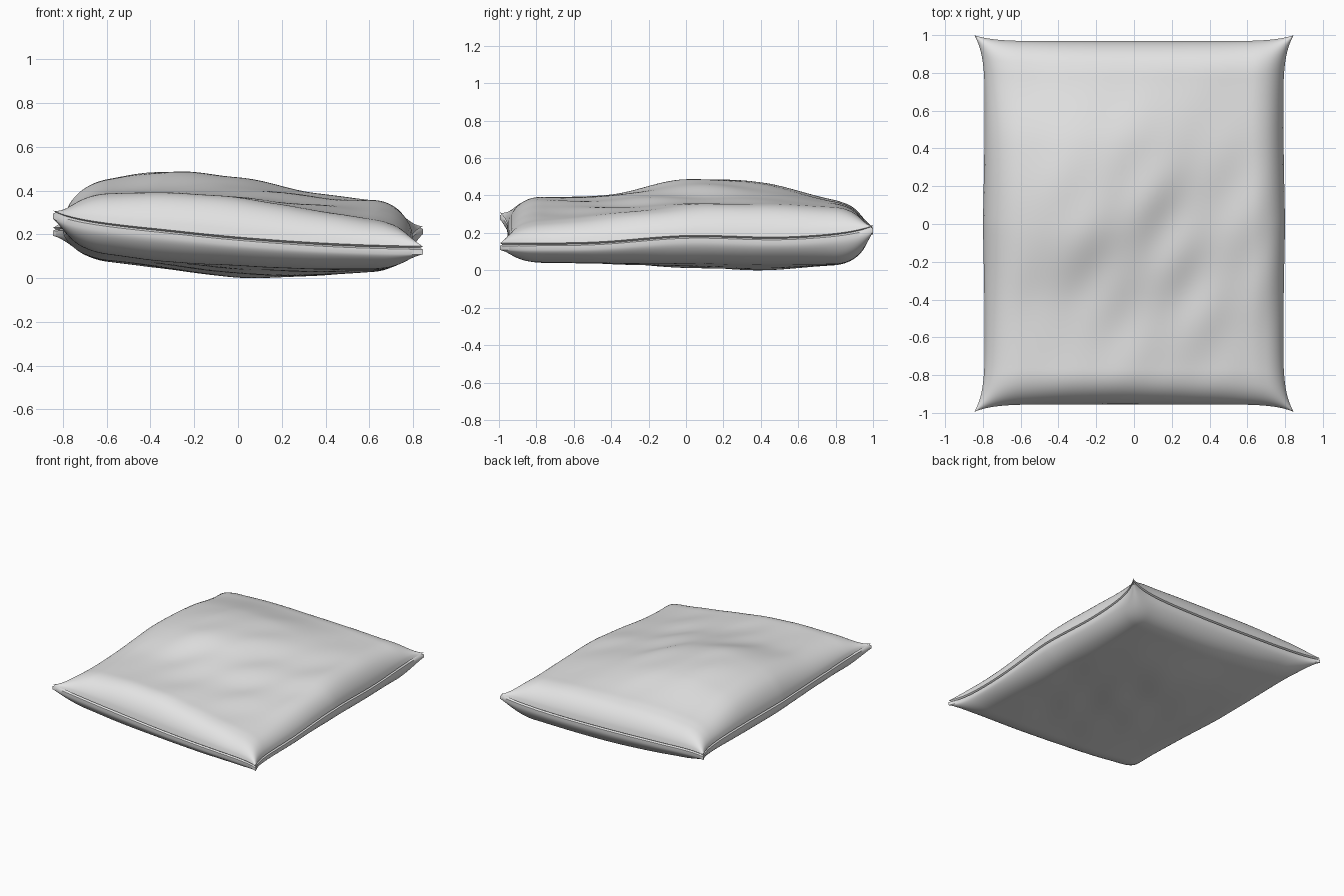
import bpy, bmesh, math

if "Cube" in bpy.data.objects:
    bpy.data.objects.remove(bpy.data.objects["Cube"])

NX, NY = 72, 88

# Coarse height maps: rows run front to back, columns left to right
TOP = [[.385, .395, .370, .315, .260],
       [.400, .405, .390, .345, .300],
       [.440, .482, .450, .380, .350],
       [.425, .466, .445, .390, .355],
       [.350, .370, .365, .355, .335]]
BOTTOM = [[.120, .080, .060, .045, .045],
          [.110, .070, .045, .040, .040],
          [.090, .055, .022, .025, .040],
          [.085, .045, .004, .012, .035],
          [.100, .060, .035, .030, .035]]
SEAM = [[.265, .225, .182, .153, .140],
        [.250, .230, .190, .160, .145],
        [.240, .235, .210, .190, .180],
        [.235, .225, .205, .185, .172],
        [.225, .205, .190, .185, .195]]


def spline(p, t):
    """Smooth curve through evenly spaced values, t from -1 to 1."""
    t = (max(-1, min(1, t)) + 1) / 2 * (len(p) - 1)
    i = min(int(t), len(p) - 2)
    t -= i
    a, b, c, d = (p[max(0, min(len(p) - 1, i + k))] for k in (-1, 0, 1, 2))
    return b + .5 * t * (c - a + t * (2*a - 5*b + 4*c - d + t * (3*(b - c) + d - a)))


def height(grid, u, v):
    return spline([spline(row, u) for row in grid], v)


def seam_height(u, v):
    """Seam line, with two opposite corners curling up."""
    return height(SEAM, u, v) + (.038 * (u * v) ** 9 if u * v > 0 else 0)


def outline(u, v):
    """Rectangle with slightly hollow sides and pulled-out corner ears."""
    x = u * (.788 + .012 * (1 - abs(v)) ** 2 + .058 * abs(v) ** 10)
    y = v * ((.968 if v > 0 else .955) + (.032 if v > 0 else .04) * abs(u) ** 9)
    return x, y


def puff(t, half, radius, power):
    d = min(1, (1 - abs(t)) * half / radius)
    return max(0, 1 - (1 - d) ** 2.3) ** power


def wrinkle(x, y):
    """Soft diagonal creases, strongest towards the front right."""
    along, across = (x + y) * .7, (y - x) * .7
    fade = math.exp(-((x - .15) ** 2 + (y + .15) ** 2) / .35)
    return fade * (.005 * math.sin(17 * across + 4 * along)
                   + .004 * math.sin(9 * along - 23 * across + 1)
                   + .008 * math.tanh(across / .1))


def spaced(i, n):
    s = 2 * i / n - 1
    return .75 * math.sin(s * math.pi / 2) + .25 * s


bm = bmesh.new()


def panel(grid, lip, crease, power):
    """One cloth panel, puffed away from the seam line."""
    rows = []
    for j in range(NY + 1):
        v = spaced(j, NY)
        row = []
        for i in range(NX + 1):
            u = spaced(i, NX)
            x, y = outline(u, v)
            # The left and front edges round off more gently
            f = (puff(u, .79, .21 if u < 0 else .18, power)
                 * puff(v, .97, .19, power))
            base = seam_height(u, v) + lip
            z = base + (height(grid, u / .87, v / .87) + crease * wrinkle(x, y) - base) * f
            row.append(bm.verts.new((x, y, z)))
        rows.append(row)
    for j in range(NY):
        for i in range(NX):
            q = [rows[j][i], rows[j][i+1], rows[j+1][i+1], rows[j+1][i]]
            bm.faces.new(q if lip > 0 else q[::-1])
    # Border loop, counter-clockwise from the front left corner
    return (rows[0][:-1] + [r[-1] for r in rows[:-1]]
            + rows[-1][:0:-1] + [r[0] for r in rows[:0:-1]])


upper = panel(TOP, .008, 1, .6)
lower = panel(BOTTOM, -.03, .4, .72)

# Seam: a sunken groove above a narrow upright band
groove = [bm.verts.new((a.co.x * .984, a.co.y * .987, a.co.z - .008)) for a in upper]
band = [bm.verts.new((a.co.x, a.co.y, a.co.z - .015)) for a in upper]
for hi, lo in ((upper, groove), (groove, band), (band, lower)):
    for k in range(len(upper)):
        n = (k + 1) % len(upper)
        bm.faces.new((lo[k], lo[n], hi[n], hi[k]))

# Rest the cushion on the ground
low = min(v.co.z for v in bm.verts)
for v in bm.verts:
    v.co.z -= low

mesh = bpy.data.meshes.new("cushion")
bm.to_mesh(mesh)
bm.free()
cushion = bpy.data.objects.new("cushion", mesh)
bpy.context.collection.objects.link(cushion)

cloth = bpy.data.materials.new("pale_grey_cloth")
cloth.diffuse_color = (.77, .77, .77, 1)
cloth.use_nodes = True
cloth.node_tree.nodes["Principled BSDF"].inputs["Base Color"].default_value = cloth.diffuse_color
mesh.materials.append(cloth)

bpy.context.view_layer.objects.active = cushion
cushion.select_set(True)
bpy.ops.object.shade_smooth_by_angle(angle=math.radians(40))
